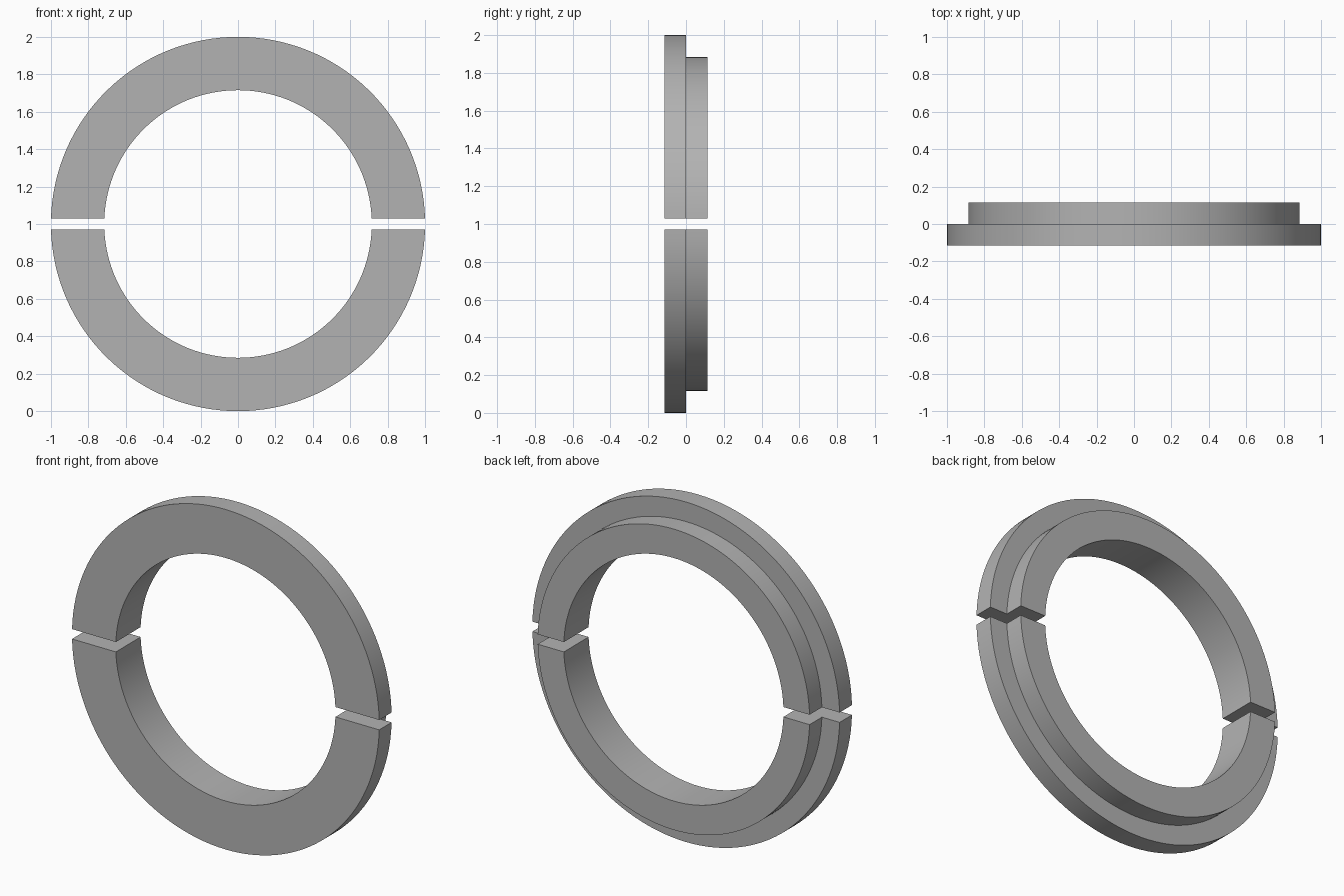
import bpy, bmesh, math

cube = bpy.data.objects.get("Cube")
if cube:
    bpy.data.objects.remove(cube, do_unlink=True)

grey = bpy.data.materials.new("plain grey")
grey.use_nodes = True
colour = (0.45, 0.45, 0.45, 1)
grey.diffuse_color = colour
grey.node_tree.nodes["Principled BSDF"].inputs["Base Color"].default_value = colour

# Stepped cross-section as (radius, y): wide front flange, narrower rear collar
PROFILE = [(0.715, -0.115), (1.0, -0.115), (1.0, 0.0),
           (0.885, 0.0), (0.885, 0.115), (0.715, 0.115)]
HALF_GAP = 0.029
STEPS = 64


def half_ring(name, side):
    """Sweep the cross-section round half a circle, with flat level ends."""
    bm = bmesh.new()
    rows = []
    for i in range(STEPS + 1):
        row = []
        for r, y in PROFILE:
            start = math.asin(HALF_GAP / r)
            a = start + (math.pi - 2 * start) * i / STEPS
            row.append(bm.verts.new((r * math.cos(a), y, 1 + side * r * math.sin(a))))
        rows.append(row)
    n = len(PROFILE)
    for a, b in zip(rows, rows[1:]):
        for j in range(n):
            k = (j + 1) % n
            bm.faces.new((a[j], a[k], b[k], b[j]))
    # Split each end into flange and collar faces
    for row in (rows[0], rows[-1]):
        bm.faces.new(row)
    bmesh.ops.recalc_face_normals(bm, faces=bm.faces)
    mesh = bpy.data.meshes.new(name)
    bm.to_mesh(mesh)
    bm.free()
    mesh.materials.append(grey)
    obj = bpy.data.objects.new(name, mesh)
    bpy.context.collection.objects.link(obj)
    bpy.ops.object.select_all(action="DESELECT")
    obj.select_set(True)
    bpy.context.view_layer.objects.active = obj
    bpy.ops.object.shade_smooth_by_angle(angle=math.radians(30))


half_ring("upper_half_ring", 1)
half_ring("lower_half_ring", -1)
